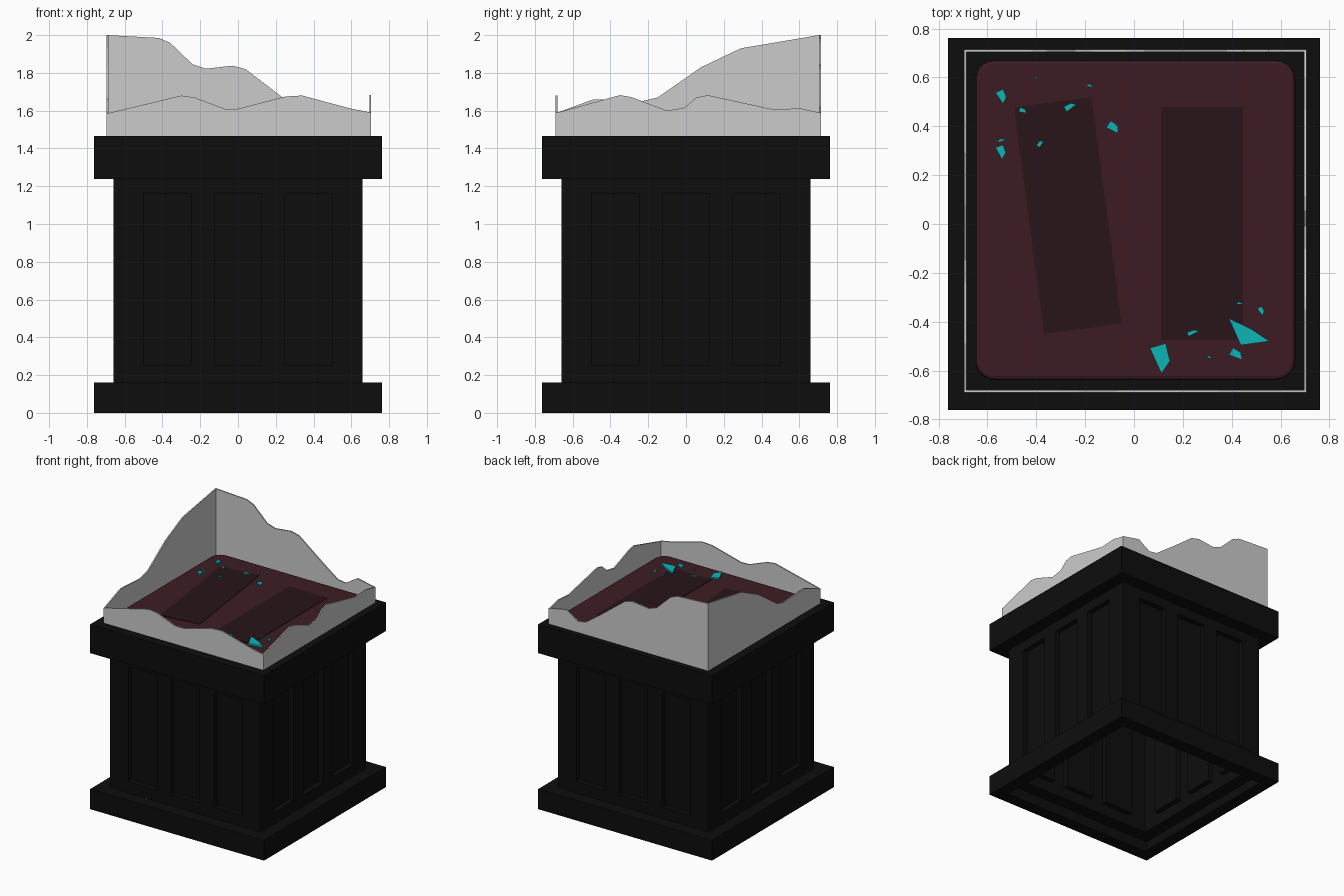
import bpy, bmesh, math
from mathutils import Matrix, Vector

if "Cube" in bpy.data.objects:
    bpy.data.objects.remove(bpy.data.objects["Cube"])


def material(name, rgb):
    m = bpy.data.materials.new(name)
    m.diffuse_color = (*rgb, 1)
    m.use_nodes = True
    m.node_tree.nodes["Principled BSDF"].inputs["Base Color"].default_value = m.diffuse_color
    return m


BLACK = material("black_paint", (0.004, 0.004, 0.004))
RED = material("dark_red_fabric", (0.045, 0.012, 0.017))
DARK = material("dark_mark", (0.021, 0.007, 0.009))
CYAN = material("cyan_shard", (0.004, 0.46, 0.47))


def finish(bm, name, mat=None):
    bmesh.ops.remove_doubles(bm, verts=bm.verts, dist=0.0005)
    bmesh.ops.recalc_face_normals(bm, faces=bm.faces)
    me = bpy.data.meshes.new(name)
    bm.to_mesh(me)
    bm.free()
    ob = bpy.data.objects.new(name, me)
    bpy.context.collection.objects.link(ob)
    if mat:
        me.materials.append(mat)
    return ob


def face(bm, pts):
    return bm.faces.new([bm.verts.new(p) for p in pts])


def prism(bm, pts, offset):
    f = face(bm, pts)
    r = bmesh.ops.extrude_face_region(bm, geom=[f], use_keep_orig=True)
    vs = [g for g in r["geom"] if isinstance(g, bmesh.types.BMVert)]
    bmesh.ops.translate(bm, verts=vs, vec=Vector(offset))


# Pedestal: hollow, open underneath, three recessed panels per side
W, O, DEPTH = 0.66, 0.762, 0.04
XS = [-W, -0.5, -0.25, -0.125, 0.125, 0.25, 0.5, W]
ZS = [0.16, 0.25, 1.16, 1.237]
bm = bmesh.new()
for side in range(4):
    rot = Matrix.Rotation(side * math.pi / 2, 3, 'Z')

    def quad(*pts):
        face(bm, [rot @ Vector(p) for p in pts])

    # panelled wall
    for i in range(7):
        for j in range(3):
            x0, x1, z0, z1 = XS[i], XS[i + 1], ZS[j], ZS[j + 1]
            c = [(x0, -W, z0), (x1, -W, z0), (x1, -W, z1), (x0, -W, z1)]
            if i % 2 and j == 1:
                d = [(x, y + DEPTH, z) for x, y, z in c]
                for k in range(4):
                    n = (k + 1) % 4
                    quad(c[k], c[n], d[n], d[k])
                c = d
            quad(*c)
    # plinth and top slab mouldings
    plinth = [(W, 0), (O, 0), (O, 0.16), (W, 0.16)]
    slab = [(W, 1.237), (O, 1.237), (O, 1.465)]
    for prof in (plinth, slab):
        for (a, z0), (b, z1) in zip(prof, prof[1:]):
            quad((-a, -a, z0), (a, -a, z0), (b, -b, z1), (-b, -b, z1))
face(bm, [(-O, -O, 1.465), (O, -O, 1.465), (O, O, 1.465), (-O, O, 1.465)])
finish(bm, "pedestal", BLACK)

# Cushion with rounded corners and softened top edge
bm = bmesh.new()
bmesh.ops.create_cube(bm, size=1, matrix=Matrix.Translation((0.005, 0.017, 1.4925))
                      @ Matrix.Diagonal((1.31, 1.31, 0.055, 1)))
upright = [e for e in bm.edges if abs(e.verts[0].co.z - e.verts[1].co.z) > 0.01]
bmesh.ops.bevel(bm, geom=upright, offset=0.08, segments=5, profile=0.5, affect='EDGES')
rim = [e for e in bm.edges if min(v.co.z for v in e.verts) > 1.51]
bmesh.ops.bevel(bm, geom=rim, offset=0.015, segments=2, profile=0.5, affect='EDGES')
finish(bm, "cushion", RED)

# Dark marks left on the cushion
for name, x, y, w, h, a in (("left_mark", -0.271, 0.035, 0.32, 0.935, 7.6),
                            ("right_mark", 0.278, 0.003, 0.335, 0.955, 0)):
    bm = bmesh.new()
    bmesh.ops.create_cube(bm, size=1, matrix=Matrix.Translation((x, y, 1.52))
                          @ Matrix.Rotation(math.radians(a), 4, 'Z')
                          @ Matrix.Diagonal((w, h, 0.008, 1)))
    finish(bm, name, DARK)

# Broken glass panes: jagged top profiles (position along wall, height)
BOTTOM, T = 1.466, 0.01
X0, X1, Y0, Y1 = -0.695, 0.705, -0.69, 0.714
front = [(X0, 1.585), (-0.3, 1.68), (-0.23, 1.67), (-0.07, 1.61), (0, 1.61),
         (0.25, 1.675), (0.34, 1.68), (0.6, 1.61), (X1, 1.59)]
back = [(X0, 2.0), (-0.42, 1.985), (-0.36, 1.96), (-0.24, 1.845), (-0.17, 1.822),
        (-0.03, 1.838), (0.04, 1.82), (0.24, 1.667), (0.38, 1.565), (0.45, 1.555),
        (0.55, 1.62), (X1, 1.59)]
left = [(Y0 + T, 1.59), (-0.49, 1.66), (-0.43, 1.66), (-0.24, 1.648), (-0.15, 1.67),
        (0.08, 1.83), (0.29, 1.93), (Y1 - T, 2.0)]
right = [(Y0 + T, 1.59), (-0.35, 1.682), (-0.29, 1.672), (-0.1, 1.6), (-0.01, 1.615),
         (0.055, 1.67), (0.115, 1.682), (0.47, 1.605), (0.6, 1.613), (Y1 - T, 1.59)]
for name, prof, along_x, pos in (("front_glass", front, True, Y0),
                                 ("back_glass", back, True, Y1 - T),
                                 ("left_glass", left, False, X0),
                                 ("right_glass", right, False, X1 - T)):
    outline = [(prof[0][0], BOTTOM)] + prof + [(prof[-1][0], BOTTOM)]
    bm = bmesh.new()
    if along_x:
        prism(bm, [(u, pos, z) for u, z in outline], (0, T, 0))
    else:
        prism(bm, [(pos, u, z) for u, z in outline], (T, 0, 0))
    finish(bm, name)

# Fallen shards: x, y, length, width, angle
KITE = [(-0.5, -0.5), (0.5, -0.25), (0.15, 0.45), (-0.5, 0.5)]
SHARDS = [(-0.54, 0.52, 0.055, 0.035, -65), (-0.40, 0.598, 0.015, 0.006, 15),
          (-0.453, 0.463, 0.035, 0.02, -20), (-0.18, 0.566, 0.024, 0.012, -10),
          (-0.26, 0.482, 0.05, 0.024, 30), (-0.082, 0.393, 0.055, 0.035, -35),
          (-0.54, 0.343, 0.032, 0.012, 15), (-0.542, 0.293, 0.055, 0.034, -70),
          (-0.383, 0.33, 0.032, 0.018, 50), (0.113, -0.553, 0.115, 0.068, -74),
          (0.243, -0.443, 0.05, 0.018, 20), (0.435, -0.325, 0.025, 0.01, 0),
          (0.522, -0.357, 0.036, 0.022, -60), (0.422, -0.535, 0.058, 0.034, -30),
          (0.31, -0.546, 0.02, 0.01, -20)]
Z = 1.522
bm = bmesh.new()
for x, y, l, w, a in SHARDS:
    rot = Matrix.Rotation(math.radians(a), 2)
    pts = [rot @ Vector((u * l, v * w)) for u, v in KITE]
    prism(bm, [(x + p.x, y + p.y, Z) for p in pts], (0, 0, 0.01))
# largest shard
prism(bm, [(0.387, -0.385, Z), (0.437, -0.496, Z), (0.555, -0.48, Z),
           (0.48, -0.43, Z)], (0, 0, 0.014))
finish(bm, "glass_shards", CYAN)
